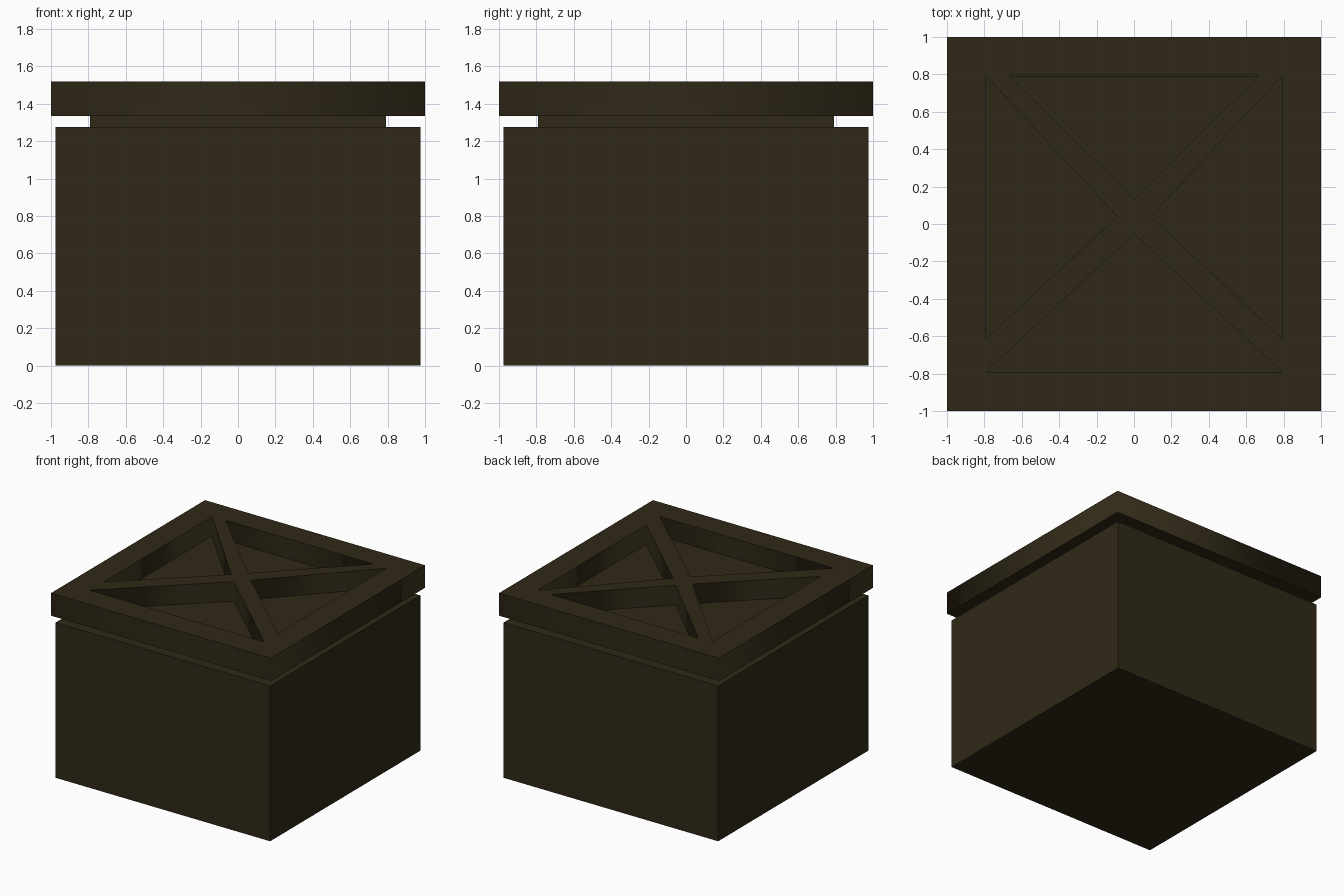
import bpy

if "Cube" in bpy.data.objects:
    bpy.data.objects.remove(bpy.data.objects["Cube"])

wood = bpy.data.materials.new("dark_wood")
wood.diffuse_color = (0.03, 0.022, 0.009, 1)
wood.use_nodes = True
wood.node_tree.nodes["Principled BSDF"].inputs["Base Color"].default_value = wood.diffuse_color


def box(name, half, z0, z1):
    bpy.ops.mesh.primitive_cube_add(size=1, location=(0, 0, (z0 + z1) / 2))
    ob = bpy.context.object
    ob.name = name
    ob.scale = (2 * half, 2 * half, z1 - z0)
    bpy.ops.object.transform_apply(location=False, rotation=False, scale=True)
    ob.data.materials.append(wood)
    return ob


def plate(name, loops, z0, z1):
    """Flat plate: the first loop is the outline, the others are openings."""
    cu = bpy.data.curves.new(name, 'CURVE')
    cu.dimensions = '2D'
    cu.fill_mode = 'BOTH'
    cu.extrude = (z1 - z0) / 2
    for pts in loops:
        sp = cu.splines.new('POLY')
        sp.points.add(len(pts) - 1)
        for p, (x, y) in zip(sp.points, pts):
            p.co = (x, y, 0, 1)
        sp.use_cyclic_u = True
    ob = bpy.data.objects.new(name, cu)
    bpy.context.collection.objects.link(ob)
    ob.location.z = (z0 + z1) / 2
    bpy.ops.object.select_all(action='DESELECT')
    ob.select_set(True)
    bpy.context.view_layer.objects.active = ob
    bpy.ops.object.convert(target='MESH')
    ob = bpy.context.object
    ob.data.materials.clear()
    ob.data.materials.append(wood)
    return ob


# Crate body
box("crate_body", 0.975, 0, 1.275)

# Recessed panel: forms the neck under the lid and the floor of its openings
e = 0.792
box("lid_panel", e, 1.275, 1.36)

# Lid frame with crossed braces, left by four triangular openings
outline = [(-1, -1), (1, -1), (1, 1), (-1, 1)]
front = [(-e, -e), (e, -e), (0, -0.053)]
back = [(0.67, 0.797), (-0.67, 0.797), (0, 0.133)]
right = [(e, -0.613), (e, e), (0.09, 0.04)]
left = [(-x, y) for x, y in reversed(right)]
plate("lid_frame", [outline, front, back, right, left], 1.335, 1.52)
